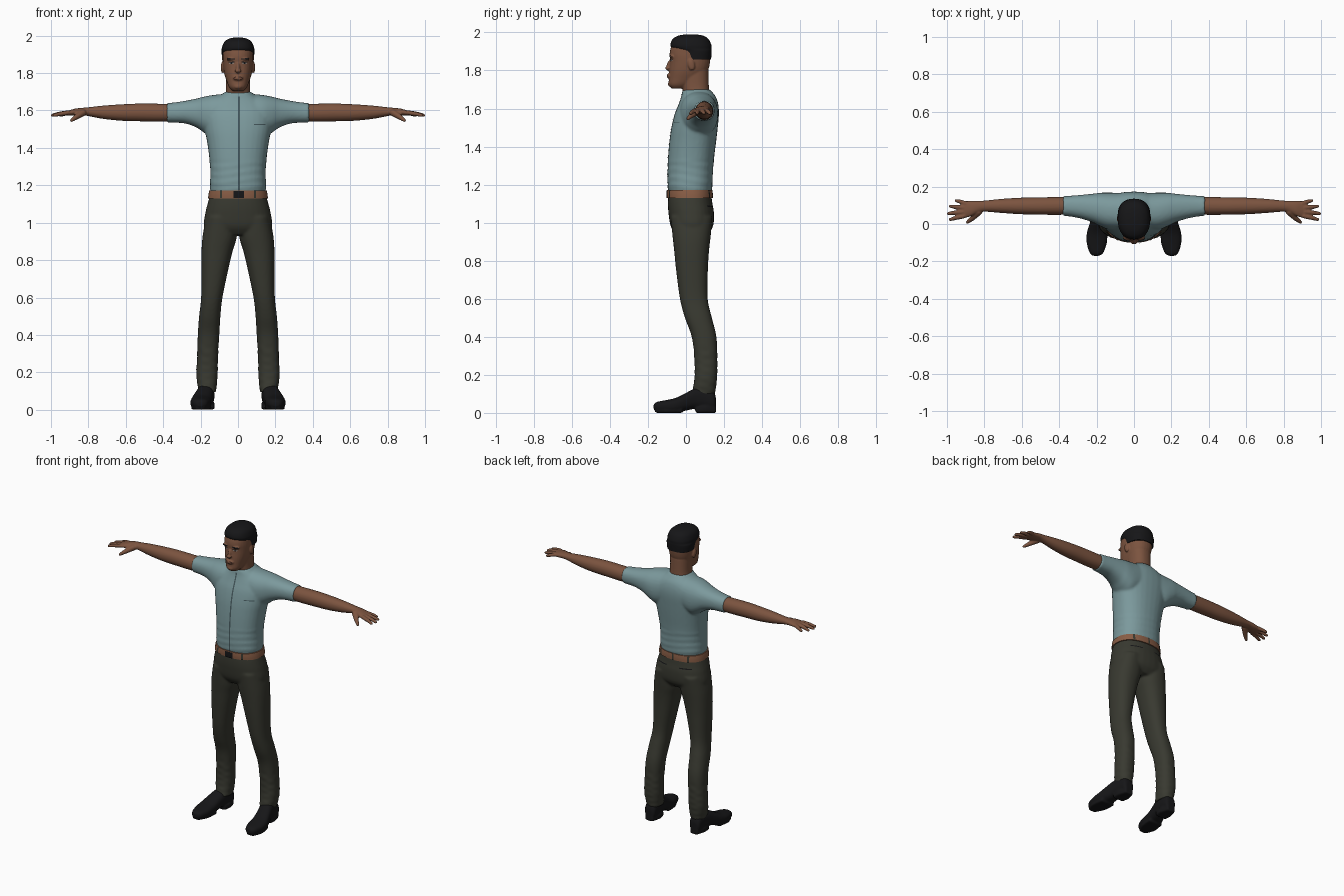
import bpy, bmesh, math
from mathutils import Vector, Matrix

cube = bpy.data.objects.get("Cube")
if cube:
    bpy.data.objects.remove(cube, do_unlink=True)


def material(name, *rgb):
    mat = bpy.data.materials.new(name)
    mat.use_nodes = True
    mat.diffuse_color = (*rgb, 1)
    bsdf = mat.node_tree.nodes["Principled BSDF"]
    bsdf.inputs["Base Color"].default_value = (*rgb, 1)
    bsdf.inputs["Roughness"].default_value = 0.8
    return mat


SKIN = material("brown skin", 0.2, 0.088, 0.05)
LIPS = material("lip brown", 0.13, 0.05, 0.035)
SHIRT = material("pale blue shirt", 0.2, 0.32, 0.335)
SEAM = material("dark blue seam", 0.06, 0.1, 0.11)
CLOTH = material("olive trousers", 0.04, 0.041, 0.03)
LEATHER = material("tan belt leather", 0.25, 0.11, 0.06)
BLACK = material("soft black", 0.008, 0.008, 0.009)
EYE = material("eye white", 0.3, 0.25, 0.22)


def loft(bm, axis, rings, power=2.3, ripple=0, zone=(0, 0), sides=32, steps=5):
    """Smoothly skin rings given as (position, a_min, a_max, b_min, b_max)."""
    rows = [Vector(r) for r in rings]
    path = []
    for i in range(len(rows) - 1):
        p, q = rows[i], rows[i + 1]
        before, after = rows[max(i - 1, 0)], rows[min(i + 2, len(rows) - 1)]
        for k in range(steps):
            t = k / steps
            path.append(0.5 * (2 * p + (q - before) * t
                               + (2 * before - 5 * p + 4 * q - after) * t ** 2
                               + (3 * p - before - 3 * q + after) * t ** 3))
    path.append(rows[-1])
    loops = []
    for pos, a0, a1, b0, b1 in path:
        loop = []
        for k in range(sides):
            ang = math.tau * k / sides
            c, s = math.cos(ang), math.sin(ang)
            grow = 1
            if zone[0] < pos < zone[1]:
                grow += ripple * math.sin(pos * 150 + 2 * math.sin(2 * ang))
            a = (a0 + a1) / 2 + grow * (a1 - a0) / 2 * math.copysign(abs(c) ** (2 / power), c)
            b = (b0 + b1) / 2 + grow * (b1 - b0) / 2 * math.copysign(abs(s) ** (2 / power), s)
            co = {"x": (pos, a, b), "y": (a, pos, b), "z": (a, b, pos)}[axis]
            loop.append(bm.verts.new(co))
        loops.append(loop)
    for low, high in zip(loops, loops[1:]):
        for k in range(sides):
            n = (k + 1) % sides
            bm.faces.new((low[k], low[n], high[n], high[k]))
    bm.faces.new(loops[0])
    bm.faces.new(loops[-1])


def body(rings):
    """Rings (z, half_width, front, back) symmetric about the middle."""
    return [(z, -w, w, f, b) for z, w, f, b in rings]


def flip(rings, side):
    """Mirror the x range of rings that run along z."""
    return [(z, *sorted((a * side, b * side)), f, k) for z, a, b, f, k in rings]


def ball(bm, centre, size, tilt=0):
    mat = Matrix.Translation(centre) @ Matrix.Rotation(tilt, 4, "X") @ Matrix.Diagonal((*size, 1))
    bmesh.ops.create_icosphere(bm, subdivisions=3, radius=1, matrix=mat)


def limb(bm, points, radii):
    """Rounded chain of cones through the points."""
    for p, r in zip(points, radii):
        ball(bm, p, (r, r, r))
    for p, q, r, s in zip(points, points[1:], radii, radii[1:]):
        p, q = Vector(p), Vector(q)
        turn = (q - p).to_track_quat("Z", "Y").to_matrix().to_4x4()
        bmesh.ops.create_cone(bm, cap_ends=True, segments=16, radius1=r, radius2=s,
                              depth=(q - p).length, matrix=Matrix.Translation((p + q) / 2) @ turn)


def finish(name, bm, mat, voxel=0, smooth=3, mirror=False):
    bmesh.ops.recalc_face_normals(bm, faces=bm.faces)
    mesh = bpy.data.meshes.new(name)
    bm.to_mesh(mesh)
    bm.free()
    mesh.materials.append(mat)
    obj = bpy.data.objects.new(name, mesh)
    bpy.context.collection.objects.link(obj)
    bpy.ops.object.select_all(action="DESELECT")
    obj.select_set(True)
    bpy.context.view_layer.objects.active = obj
    bpy.ops.object.shade_smooth_by_angle(angle=math.radians(40))
    if voxel:
        fuse = obj.modifiers.new("fuse", "REMESH")
        fuse.mode = "VOXEL"
        fuse.voxel_size = voxel
        fuse.use_smooth_shade = True
        soft = obj.modifiers.new("soften", "SMOOTH")
        soft.factor, soft.iterations = 0.5, smooth
    if mirror:
        obj.modifiers.new("mirror", "MIRROR")
    return obj


def patch(name, target, mat, x, z, w, h, back=False, oval=False, lift=0.002):
    """Thin plate laid onto the front or back of a target."""
    bm = bmesh.new()
    if oval:
        bmesh.ops.create_circle(bm, cap_ends=True, segments=16, radius=0.5)
    else:
        bmesh.ops.create_grid(bm, x_segments=max(2, int(w / 0.008)),
                              y_segments=max(2, int(h / 0.008)), size=0.5)
    for v in bm.verts:
        v.co = (x + v.co.x * w, 0.4 if back else -0.4, z + v.co.y * h)
    obj = finish(name, bm, mat)
    wrap = obj.modifiers.new("wrap", "SHRINKWRAP")
    wrap.target, wrap.wrap_method, wrap.wrap_mode = target, "PROJECT", "ABOVE_SURFACE"
    wrap.use_project_y = True
    wrap.use_positive_direction, wrap.use_negative_direction = not back, back
    wrap.offset = lift


# Head, face and neck
bm = bmesh.new()
loft(bm, "z", body([(1.705, .03, -.075, 0), (1.725, .048, -.09, .03), (1.76, .062, -.09, .08),
                    (1.8, .074, -.088, .115), (1.85, .081, -.084, .127), (1.89, .082, -.086, .126),
                    (1.93, .078, -.075, .12), (1.965, .055, -.045, .09), (1.98, .03, 0, .05)]))
loft(bm, "z", body([(1.62, .085, -.02, .14), (1.68, .069, -.016, .124), (1.72, .064, -.022, .12),
                    (1.8, .066, -.03, .118)]))
ball(bm, (0, -.088, 1.828), (.011, .014, .032), -0.3)
ball(bm, (0, -.097, 1.812), (.018, .012, .01))
ball(bm, (0, -.088, 1.772), (.027, .014, .014))
ball(bm, (0, -.083, 1.728), (.022, .012, .014))
for side in (-1, 1):
    ball(bm, (side * .036, -.074, 1.873), (.026, .013, .008))
    ball(bm, (side * .083, .028, 1.83), (.009, .018, .032), 0.2)
head = finish("head", bm, SKIN, 0.0045)

# Short hair with square sideburns
bm = bmesh.new()
loft(bm, "z", body([(1.858, .083, -.03, .132), (1.9, .087, -.036, .135), (1.915, .087, -.07, .135),
                    (1.935, .086, -.082, .133), (1.965, .074, -.07, .118), (1.983, .05, -.04, .09),
                    (1.99, .02, 0, .05)]))
finish("hair", bm, BLACK)

# Painted face
for side, word in ((1, "left"), (-1, "right")):
    patch(word + "_eye", head, EYE, side * .034, 1.853, .027, .009, oval=True)
    patch(word + "_iris", head, BLACK, side * .034, 1.853, .011, .009, oval=True, lift=.003)
    patch(word + "_lash", head, BLACK, side * .034, 1.859, .032, .004)
    patch(word + "_brow", head, BLACK, side * .036, 1.875, .038, .006)
patch("lips", head, LIPS, 0, 1.772, .044, .014, oval=True)

# Shirt with short sleeves
bm = bmesh.new()
loft(bm, "z", body([(1.16, .146, -.092, .134), (1.2, .15, -.097, .139), (1.27, .148, -.097, .142),
                    (1.35, .154, -.094, .149), (1.43, .165, -.087, .159), (1.5, .178, -.077, .167),
                    (1.57, .185, -.06, .173), (1.62, .17, -.04, .17), (1.66, .125, -.026, .158),
                    (1.69, .08, -.02, .135), (1.7, .072, -.012, .128)]),
     ripple=.012, zone=(1.17, 1.32))
for side in (-1, 1):
    loft(bm, "x", [(side * x, *r) for x, *r in (
        (.06, -.03, .165, 1.48, 1.69), (.13, -.03, .168, 1.455, 1.683), (.18, -.012, .167, 1.48, 1.674),
        (.22, .008, .162, 1.508, 1.664), (.28, .028, .156, 1.53, 1.652), (.34, .04, .151, 1.535, 1.643),
        (.38, .043, .149, 1.536, 1.64))])
shirt = finish("shirt", bm, SHIRT, 0.008, 4)
patch("shirt_placket", shirt, SEAM, .005, 1.42, .009, .51)
patch("chest_pocket_edge", shirt, SEAM, .115, 1.525, .06, .005)

# Bare arms with hands
bm = bmesh.new()
loft(bm, "x", [(.33, .05, .144, 1.542, 1.634), (.42, .049, .144, 1.54, 1.636), (.52, .05, .142, 1.542, 1.637),
               (.62, .053, .14, 1.545, 1.633), (.72, .06, .133, 1.555, 1.626), (.8, .066, .125, 1.57, 1.617),
               (.835, .06, .124, 1.575, 1.614), (.87, .042, .124, 1.573, 1.61), (.905, .032, .122, 1.573, 1.6),
               (.92, .036, .118, 1.576, 1.596)], power=2.1)
fingers = (((.91, .042), (.955, .032), (.982, .024)), ((.915, .064), (.965, .06), (.992, .056)),
           ((.912, .088), (.955, .092), (.982, .095)), ((.9, .11), (.93, .12), (.95, .125)))
for finger in fingers:
    limb(bm, [(x, y, 1.588 - i * .007) for i, (x, y) in enumerate(finger)], (.0125, .011, .009))
limb(bm, [(.83, .065, 1.588), (.865, .03, 1.565), (.89, .01, 1.547)], (.019, .014, .009))
finish("arms", bm, SKIN, 0.005, 2, mirror=True)

# Trousers
bm = bmesh.new()
loft(bm, "z", body([(1.145, .15, -.093, .133), (1.1, .163, -.095, .139), (1.05, .175, -.092, .147),
                    (.98, .182, -.08, .142), (.935, .14, -.05, .11)]))
leg = [(1.03, .012, .17, -.08, .14), (.93, .006, .189, -.071, .13), (.85, .028, .195, -.062, .121),
       (.75, .052, .196, -.052, .115), (.6, .083, .197, -.032, .114), (.5, .094, .208, -.006, .136),
       (.4, .1, .215, .03, .16), (.28, .107, .219, .044, .165), (.18, .109, .223, .044, .163),
       (.095, .117, .209, .03, .152)]
for side in (-1, 1):
    loft(bm, "z", flip(leg, side), ripple=.03, zone=(.1, .33))
trousers = finish("trousers", bm, CLOTH, 0.008, 3)
for side, word in ((1, "left"), (-1, "right")):
    patch(word + "_back_pocket", trousers, BLACK, side * .085, 1.085, .075, .007, back=True)

# Belt, buckle and loops
bm = bmesh.new()
loft(bm, "z", body([(1.13, .16, -.099, .141), (1.15, .158, -.1, .141), (1.172, .154, -.099, .139)]), sides=64)
belt = finish("belt", bm, LEATHER)
patch("buckle", belt, BLACK, .003, 1.15, .055, .038, lift=.005)
for x in (-.09, .09):
    patch("front_belt_loop", belt, CLOTH, x, 1.151, .011, .04, lift=.003)
for x in (-.1, 0, .1):
    patch("back_belt_loop", belt, CLOTH, x, 1.151, .011, .04, back=True, lift=.003)

# Shoes with raised heels
bm = bmesh.new()
loft(bm, "y", [(-.17, .185, .22, .018, .045), (-.152, .163, .238, .01, .058), (-.1, .145, .253, .004, .068),
               (-.05, .142, .252, .003, .08), (0, .137, .238, .012, .105), (.05, .13, .222, .022, .13),
               (.1, .126, .212, .022, .132), (.145, .13, .205, .018, .11), (.157, .145, .19, .025, .08)], power=2.6)
loft(bm, "y", [(.05, .132, .21, 0, .04), (.1, .124, .212, 0, .04), (.157, .14, .195, 0, .04)], power=5)
loft(bm, "y", [(-.162, .18, .226, 0, .03), (-.1, .148, .25, 0, .022), (-.02, .142, .24, 0, .025)], power=4)
finish("shoes", bm, BLACK, 0.006, 2, mirror=True)
